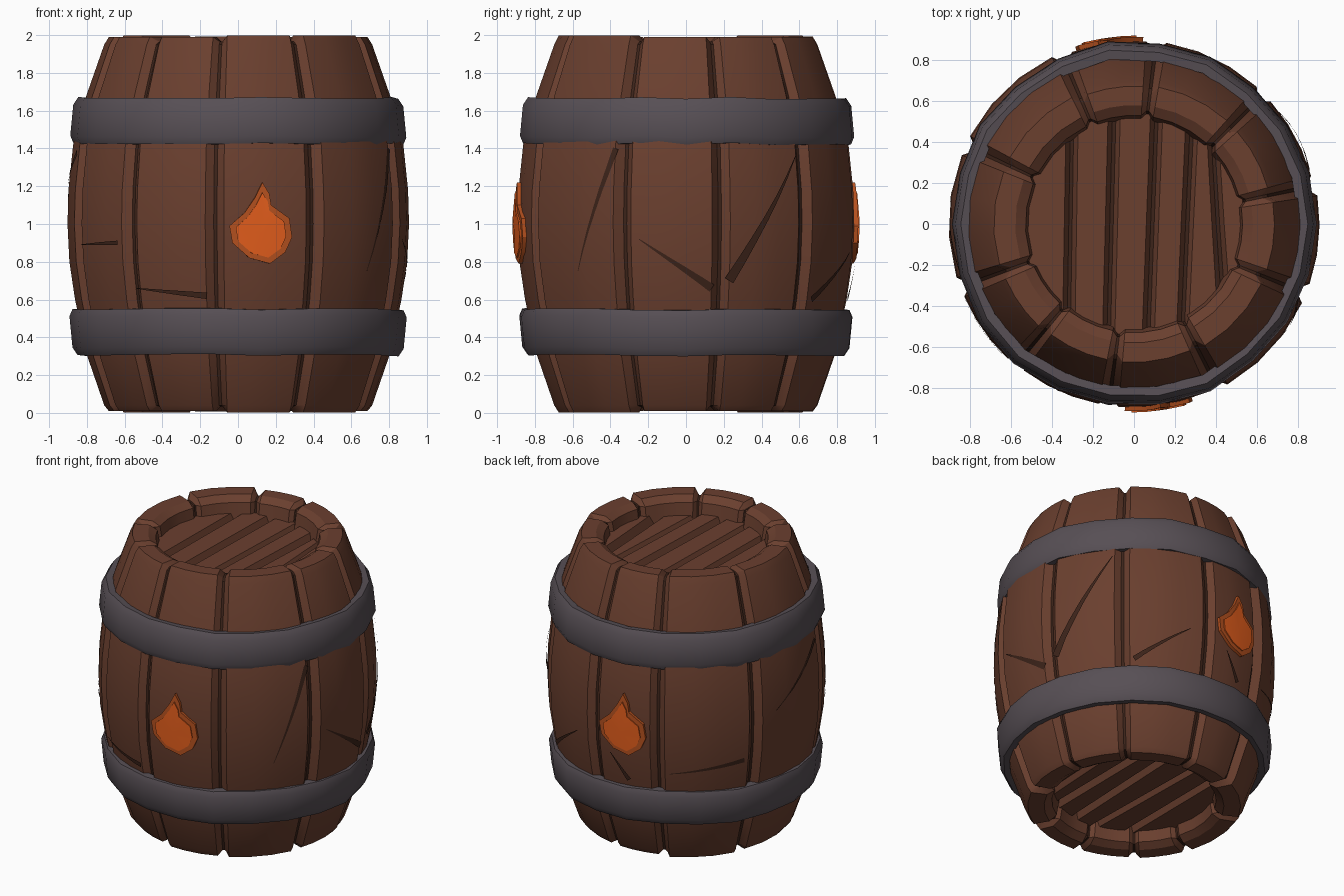
import bpy, math, random
from math import radians, sin, cos, sqrt

if "Cube" in bpy.data.objects:
    bpy.data.objects.remove(bpy.data.objects["Cube"])

random.seed(4)


def material(name, rgb):
    m = bpy.data.materials.new(name)
    m.diffuse_color = (*rgb, 1)
    m.use_nodes = True
    m.node_tree.nodes["Principled BSDF"].inputs["Base Color"].default_value = m.diffuse_color
    return m


WOOD = material("brown wood", (0.145, 0.050, 0.028))
DARK = material("dark wood", (0.045, 0.017, 0.010))
IRON = material("grey iron", (0.095, 0.078, 0.090))
EMBER = material("dark orange", (0.48, 0.085, 0.014))
FLAME = material("bright orange", (0.80, 0.115, 0.012))


def add_object(name, verts, faces, mats, indices=None, angle=32):
    me = bpy.data.meshes.new(name)
    me.from_pydata(verts, [], faces)
    for m in mats:
        me.materials.append(m)
    for k, p in enumerate(me.polygons):
        p.material_index = indices[k] if indices else 0
    ob = bpy.data.objects.new(name, me)
    bpy.context.collection.objects.link(ob)
    bpy.ops.object.select_all(action='DESELECT')
    ob.select_set(True)
    bpy.context.view_layer.objects.active = ob
    bpy.ops.object.shade_smooth_by_angle(angle=radians(angle))
    return ob


def polar(a, r, z):
    return (r * cos(a), r * sin(a), z)


# Outer barrel profile (radius, height)
SIDE = [(0.685, 0.0), (0.71, 0.04), (0.80, 0.30), (0.865, 0.60), (0.895, 0.80), (0.905, 1.0),
        (0.90, 1.18), (0.875, 1.42), (0.805, 1.68), (0.71, 1.95), (0.685, 2.0)]


def barrel_radius(z):
    for (r0, z0), (r1, z1) in zip(SIDE, SIDE[1:]):
        if z <= z1:
            return r0 + (r1 - r0) * (z - z0) / (z1 - z0)
    return SIDE[-1][0]


# Staves: one lathe whose columns dip into a groove at each seam
def staves():
    rim = [(0.58, 2.0), (0.53, 1.96), (0.51, 1.84)]
    inner_low = [(r, 2 - z) for r, z in reversed(rim)]
    full = inner_low + SIDE + rim
    groove = ([(r + 0.025, max(z, 0.035)) for r, z in inner_low]
              + [(r - 0.045, min(max(z, 0.035), 1.965)) for r, z in SIDE]
              + [(r + 0.025, min(z, 1.965)) for r, z in rim])
    seams = [12, 45, 83, 113, 155, 200, 230, 262, 297, 338]
    columns = []
    for k, a in enumerate(seams):
        b = seams[(k + 1) % len(seams)]
        b += 360 if b < a else 0
        push = random.uniform(-0.014, 0.004)
        lift = random.uniform(-0.012, 0)
        shaped = [(r + (push if 3 <= i < 14 else 0),
                   min(max(z, -lift), 2 + lift)) for i, (r, z) in enumerate(full)]
        columns.append((a + 0.6, groove, 0))
        w = b - a
        for t in (3.2, 3.2 + (w - 6.4) / 3, 3.2 + (w - 6.4) * 2 / 3, w - 3.2):
            columns.append((a + t, shaped, 0))
        columns.append((b - 0.6, groove, 1))
    n, m = len(columns), len(full)
    verts = [polar(radians(a), r, z) for a, prof, _ in columns for r, z in prof]
    faces, mats = [], []
    for j in range(n):
        k = (j + 1) % n
        for i in range(m - 1):
            faces.append((j * m + i, k * m + i, k * m + i + 1, j * m + i + 1))
            mats.append(columns[j][2])
    add_object("barrel_staves", verts, faces, [WOOD, DARK], mats, 28)


staves()


# Recessed plank ends, top and bottom
def plank_end(name, top):
    R, z = 0.57, 1.885
    cuts = [-0.56, -0.31, -0.11, 0.09, 0.26, 0.41, 0.56]
    verts, faces, mats = [], [], []
    tilt = [random.uniform(-0.03, 0.03) for _ in cuts]
    tilt[0] = tilt[-1] = 0
    for k in range(len(cuts) - 1):
        h = z + random.uniform(-0.012, 0.012)
        base = len(verts)
        x0, x1 = cuts[k], cuts[k + 1]
        for s in (-1, 0, 1):
            u0, u1 = x0 + s * tilt[k], x1 + s * tilt[k + 1]
            for x, hz in ((u0 + 0.006, z - 0.05), (u0 + 0.03, h), (u1 - 0.03, h), (u1 - 0.006, z - 0.05)):
                verts.append((x, s * sqrt(max(R * R - x * x, 0.0004)), hz))
        for row in range(2):
            for c in range(3):
                q = base + row * 4 + c
                faces.append((q, q + 1, q + 5, q + 4))
                mats.append(0)
    base = len(verts)
    verts += [polar(radians(15 * i), R - 0.02, z - 0.045) for i in range(24)]
    faces.append(tuple(range(base, base + 24)))
    mats.append(1)
    if not top:
        verts = [(x, y, 2 - zz) for x, y, zz in verts]
        faces = [tuple(reversed(f)) for f in faces]
    add_object(name, verts, faces, [WOOD, DARK], mats)


plank_end("top_lid", True)
plank_end("bottom_lid", False)


# Iron hoops, slightly hammered
def hoop(name, profile, n=22):
    verts, faces, m = [], [], len(profile)
    for j in range(n):
        dr, dz = random.uniform(-0.008, 0.008), random.uniform(-0.006, 0.006)
        verts += [polar(math.tau * j / n, r + dr, z + dz) for r, z in profile]
    for j in range(n):
        k = (j + 1) % n
        for i in range(m):
            e = (i + 1) % m
            faces.append((j * m + i, k * m + i, k * m + e, j * m + e))
    add_object(name, verts, faces, [IRON], angle=40)


LOW = [(0.80, 0.31), (0.845, 0.305), (0.872, 0.345), (0.888, 0.51), (0.872, 0.548), (0.82, 0.55)]
hoop("lower_hoop", LOW)
hoop("upper_hoop", [(r + 0.004, 1.972 - z) for r, z in reversed(LOW)])


# Flame emblems on front and back
OUTLINE = [(0.13, 1.22), (0.165, 1.16), (0.175, 1.10), (0.27, 1.03), (0.285, 0.93), (0.25, 0.85),
           (0.17, 0.79), (0.06, 0.82), (-0.03, 0.90), (-0.045, 0.99), (0.035, 1.06), (0.09, 1.14)]


def flame(name, mat, scale, lift, turn):
    cx, cz = 0.12, 0.95
    pts = [(cx, cz)] + [(cx + (x - cx) * scale, cz + (z - cz) * scale) for x, z in OUTLINE]
    n = len(OUTLINE)

    def place(x, z, out):
        return polar(radians(-90 + turn) + math.asin(x / 0.905), barrel_radius(z) + out, z)

    verts = [place(x, z, lift) for x, z in pts] + [place(x, z, -0.02) for x, z in pts[1:]]
    faces = []
    for i in range(n):
        a, b = 1 + i, 1 + (i + 1) % n
        faces += [(0, b, a), (a, b, b + n, a + n)]
    add_object(name, verts, faces, [mat])


for side, turn in (("front", 0), ("back", 180)):
    flame(side + "_flame_border", EMBER, 1.0, 0.009, turn)
    flame(side + "_flame_core", FLAME, 0.8, 0.015, turn)


# Splits in the wood: thin tapered dark slivers (angle, height at both ends, width)
def split(k, a0, z0, a1, z1, w):
    verts, faces, n = [], [], 6
    ln = math.hypot(radians(a1 - a0) * 0.9, z1 - z0)
    nx, nz = -(z1 - z0) / ln, radians(a1 - a0) * 0.9 / ln
    for i in range(n + 1):
        t = i / n
        h = w * (1 - t) * 0.5 + 0.002
        for s in (1, -1):
            z = z0 + (z1 - z0) * t + s * h * nz
            a = radians(a0 + (a1 - a0) * t) + s * h * nx / 0.9
            verts.append(polar(a, barrel_radius(z) + 0.003, z))
    for i in range(n):
        q = 2 * i
        faces.append((q, q + 1, q + 3, q + 2))
    add_object("wood_split_%d" % k, verts, faces, [DARK])


SPLITS = [(-101, 0.62, -128, 0.66, 0.03), (-135, 0.90, -157, 0.89, 0.02), (9, 0.66, -16, 0.92, 0.04),
          (15, 0.70, 41, 1.36, 0.05), (-25, 1.40, -40, 0.75, 0.03), (100, 0.60, 92, 0.78, 0.03),
          (150, 0.75, 118, 0.68, 0.03), (195, 1.38, 165, 1.05, 0.03), (50, 0.60, 74, 0.85, 0.03)]
for k, s in enumerate(SPLITS):
    split(k, *s)
